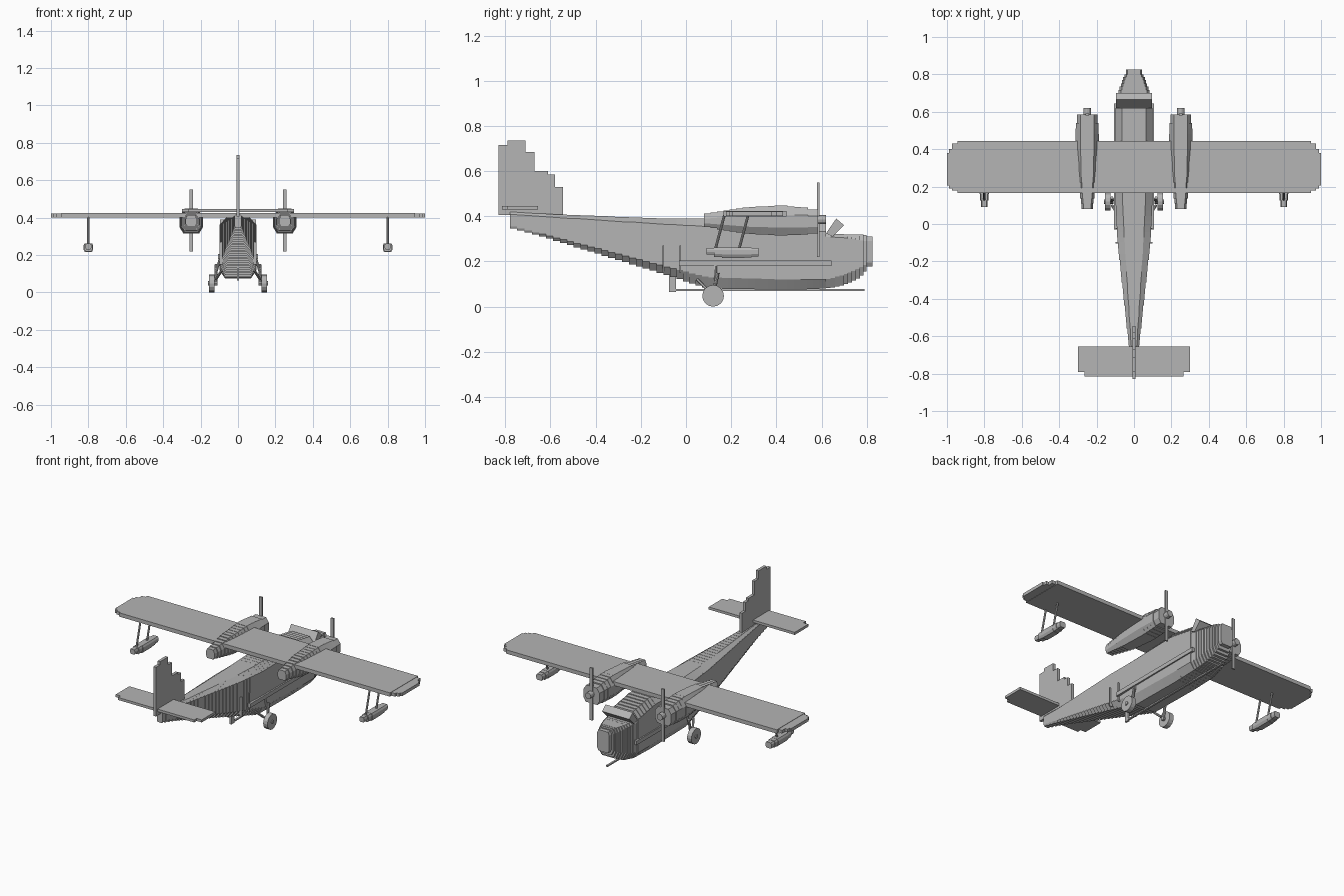
import bpy
import bmesh
import math
from mathutils import Vector

cube = bpy.data.objects.get("Cube")
if cube:
    bpy.data.objects.remove(cube, do_unlink=True)

grey = bpy.data.materials.new("plain grey")
grey.use_nodes = True
colour = (0.46, 0.46, 0.46, 1)
grey.diffuse_color = colour
grey.node_tree.nodes["Principled BSDF"].inputs["Base Color"].default_value = colour


def finish(name, bm):
    bmesh.ops.recalc_face_normals(bm, faces=bm.faces)
    mesh = bpy.data.meshes.new(name)
    bm.to_mesh(mesh)
    bm.free()
    mesh.materials.append(grey)
    obj = bpy.data.objects.new(name, mesh)
    bpy.context.collection.objects.link(obj)
    return obj


def prism(bm, ring, offset):
    """Extrude a closed ring of points along an offset."""
    near = [bm.verts.new(p) for p in ring]
    far = [bm.verts.new(Vector(p) + Vector(offset)) for p in ring]
    bm.faces.new(near)
    bm.faces.new(far)
    for i in range(len(near)):
        j = (i + 1) % len(near)
        bm.faces.new((near[i], near[j], far[j], far[i]))


def add_box(bm, x, y, z):
    ring = [(x[0], y[0], z[0]), (x[1], y[0], z[0]),
            (x[1], y[0], z[1]), (x[0], y[0], z[1])]
    prism(bm, ring, (0, y[1] - y[0], 0))


def box(name, x, y, z):
    bm = bmesh.new()
    add_box(bm, x, y, z)
    return finish(name, bm)


def rod(name, start, end, radius, sides=8):
    start, end = Vector(start), Vector(end)
    obj_bm = bmesh.new()
    bmesh.ops.create_cone(obj_bm, cap_ends=True, segments=sides, radius1=radius,
                          radius2=radius, depth=(end - start).length)
    turn = (end - start).to_track_quat("Z", "Y").to_matrix()
    bmesh.ops.rotate(obj_bm, verts=obj_bm.verts, matrix=turn)
    bmesh.ops.translate(obj_bm, verts=obj_bm.verts, vec=(start + end) / 2)
    return finish(name, obj_bm)


def stepped_body(name, stations, step, cx=0):
    """Thin slices along y; a station is
    (y, keel z, chine z, shoulder z, top z, keel half, side half, top half)."""
    bm = bmesh.new()
    for a, b in zip(stations, stations[1:]):
        count = max(1, round((b[0] - a[0]) / step))
        size = (b[0] - a[0]) / count
        for i in range(count):
            t = (i + 0.5) / count
            _, keel, chine, shoulder, top, kh, sh, th = [
                p + (q - p) * t for p, q in zip(a, b)]
            half = [(kh, keel), (sh, chine), (sh, shoulder), (th, top)]
            ring = half + [(-x, z) for x, z in reversed(half)]
            y = a[0] + i * size
            prism(bm, [(cx + x, y, z) for x, z in ring], (0, size, 0))
    return finish(name, bm)


# Fuselage: tapered boat hull, then the blunt nose
stepped_body("fuselage", [
    (-0.78, .35, .36, .41, .42, .014, .018, .01),
    (-0.65, .315, .325, .40, .412, .02, .027, .015),
    (-0.1, .145, .18, .365, .39, .06, .088, .05),
    (0.1, .08, .13, .355, .39, .07, .098, .06),
    (0.45, .075, .12, .36, .40, .07, .1, .065),
    (0.62, .08, .12, .33, .37, .07, .1, .065),
], 0.03)
stepped_body("nose", [
    (0.62, .08, .12, .31, .325, .07, .095, .085),
    (0.70, .095, .14, .305, .32, .06, .085, .072),
    (0.77, .13, .17, .295, .32, .045, .062, .05),
    (0.80, .165, .19, .29, .315, .035, .048, .038),
    (0.825, .19, .20, .29, .305, .03, .036, .03),
], 0.02)

# Tilted windscreen panel
bm = bmesh.new()
prism(bm, [(-0.095, y, z) for y, z in
           ((.62, .325), (.665, .39), (.70, .36), (.65, .31))], (.19, 0, 0))
finish("windscreen", bm)

# Keel strip and small water rudder
box("keel_strip", (-0.006, 0.006), (-0.045, 0.79), (.07, .078))
box("water_rudder", (-0.006, 0.006), (-0.075, -0.045), (.065, .15))

# Wing with stepped rounded tips
bm = bmesh.new()
for inner, outer, back, front in ((0, .945, .165, .445), (.945, .972, .178, .43),
                                  (.972, .99, .19, .40), (.99, 1, .205, .38)):
    if inner == 0:
        add_box(bm, (-outer, outer), (back, front), (.40, .424))
    else:
        for s in (-1, 1):
            add_box(bm, (s * inner, s * outer), (back, front), (.402, .422))
finish("wing", bm)

# Tail fin built from columns
bm = bmesh.new()
edges = (-.83, -.79, -.71, -.67, -.61, -.58, -.545)
for y0, y1, top in zip(edges, edges[1:], (.715, .735, .685, .60, .585, .53)):
    add_box(bm, (-.009, .009), (y0, y1), (.405, top))
finish("tail_fin", bm)

# Tailplane with notched rear corners
bm = bmesh.new()
add_box(bm, (-.3, .3), (-.79, -.655), (.43, .446))
add_box(bm, (-.265, .265), (-.815, -.79), (.43, .446))
finish("tailplane", bm)

for s, side in ((-1, "right"), (1, "left")):
    # Engine nacelle, hub and upright propeller
    cx = s * 0.25
    stepped_body(side + "_nacelle", [
        (0.08, .355, .37, .39, .41, .02, .028, .02),
        (0.25, .325, .355, .40, .438, .035, .054, .032),
        (0.42, .314, .35, .405, .449, .042, .064, .036),
        (0.54, .32, .35, .405, .437, .042, .06, .036),
        (0.585, .33, .355, .40, .425, .04, .052, .036),
    ], 0.03, cx)
    rod(side + "_propeller_hub", (cx, .57, .385), (cx, .62, .385), .02, 12)
    box(side + "_propeller", (cx - .01, cx + .01), (.58, .59), (.22, .55))

    # Wing float on two raked struts
    fx = s * 0.8
    stepped_body(side + "_float", [
        (0.09, .235, .245, .25, .26, .01, .014, .01),
        (0.16, .215, .23, .25, .262, .018, .026, .02),
        (0.26, .215, .23, .25, .262, .018, .026, .02),
        (0.32, .225, .235, .25, .258, .014, .02, .014),
    ], 0.03, fx)
    for y in (.13, .235):
        rod(side + "_float_strut", (fx, y, .255), (fx, y + .04, .405), .006)

    # Rubbing strake and door rails on the hull side
    box(side + "_strake", (s * .085, s * .108), (-.03, .645), (.18, .205))
    for y in (-.1, -.025):
        box(side + "_door_rail", (s * .08, s * .1), (y - .003, y + .003), (.15, .27))

    # Main wheel, axle and legs
    rod(side + "_wheel", (s * .125, .12, .048), (s * .155, .12, .048), .048, 16)
    rod(side + "_axle", (s * .11, .12, .048), (s * .16, .12, .048), .012)
    rod(side + "_leg", (s * .118, .12, .048), (s * .118, .14, .15), .008)
    rod(side + "_brace", (s * .12, .13, .1), (s * .09, .13, .2), .007)
    rod(side + "_drag_brace", (s * .118, .1, .07), (s * .085, .05, .12), .007)
